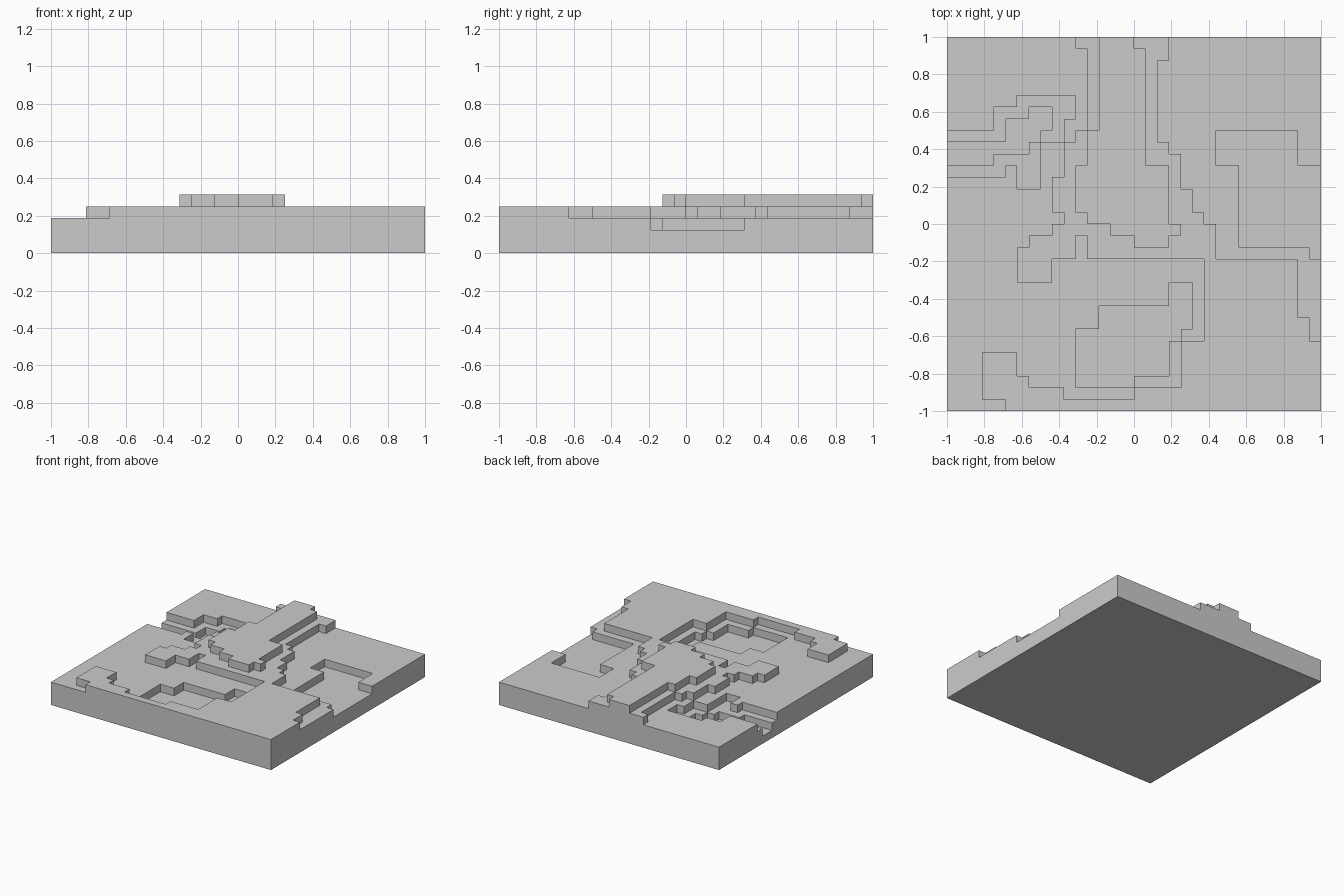
import bpy, bmesh

if "Cube" in bpy.data.objects:
    bpy.data.objects.remove(bpy.data.objects["Cube"])

N, C = 32, 0.0625      # cells per side, cell size

# Rectilinear outlines in cells: start x, start y, then alternating new y, new x ...
LAND = [-11, -16, -15, -13, -11, -10, -13, -9, -14, -6, -15, 0, -14, 4, -10, 6, -3, -4,
        -1, -5, -3, -7, -5, -10, -2, -9, -1, -7, 0, -6, 1, -7, 4, -6, 7, -5, 8, -4,
        15, -5, 16, 3, 14, 2, 7, 3, 6, 4, 3, 5, 1, 6, 0, 7, -3, 14, -8, 15, -10, 16, -16]
RIDGE = [-3, 16, 8, -4, 5, -5, 1, -4, 0, -2, -1, 0, -2, 3, -1, 4, 0, 3, 5, 1, 15, 0, 16]
BASIN = [16, -3, 5, 14, 8, 7, 5, 9, -2, 15, -3]
POND = [-5, -14, -9, -3, -7, 3, -5, 5, -9, 4, -10, 3, -13, 0, -14]
RIVER_BANK = [-16, 4, 8, -12, 10, -10, 11, -5, 9, -6, 7, -8, 3, -10, 5, -11, 4]
RIVER_BED = [-16, 5, 7, -11, 9, -9, 10, -7, 8, -8, 7, -9, 6, -12, 5]


def inside(outline, px, py):
    """Parity test against the vertical runs of the outline."""
    x, y = outline[:2]
    hit = False
    for k, v in enumerate(outline[2:]):
        if k % 2 == 0:
            if x > px and min(y, v) < py < max(y, v):
                hit = not hit
            y = v
        else:
            x = v
    return hit


# Terrace level of every cell, ground at 3
steps = [(LAND, 4), (RIDGE, 5), (BASIN, 2), (POND, 2), (RIVER_BANK, 2), (RIVER_BED, 1)]
height = {}
for i in range(-16, 16):
    for j in range(-16, 16):
        h = 3
        for outline, level in steps:
            if inside(outline, i + 0.5, j + 0.5):
                h = level
        height[i, j] = h

# One closed stepped surface
bm = bmesh.new()
cache = {}


def vert(p):
    if p not in cache:
        cache[p] = bm.verts.new([c * C for c in p])
    return cache[p]


def face(*pts):
    bm.faces.new([vert(p) for p in pts])


for (i, j), h in height.items():
    a, b, c, d = (i, j), (i + 1, j), (i + 1, j + 1), (i, j + 1)
    face(*[(*p, h) for p in (a, b, c, d)])
    face(*[(*p, 0) for p in (d, c, b, a)])
    # walls down to each lower neighbour
    for p, q, n in ((a, b, (i, j - 1)), (b, c, (i + 1, j)),
                    (c, d, (i, j + 1)), (d, a, (i - 1, j))):
        for z in range(height.get(n, 0), h):
            face((*p, z), (*q, z), (*q, z + 1), (*p, z + 1))

# Merge flat cells into clean terraces
bmesh.ops.dissolve_limit(bm, angle_limit=0.01, verts=bm.verts[:], edges=bm.edges[:])
mesh = bpy.data.meshes.new("terraced_terrain")
bm.to_mesh(mesh)
bm.free()
terrain = bpy.data.objects.new("terraced_terrain", mesh)
bpy.context.collection.objects.link(terrain)
